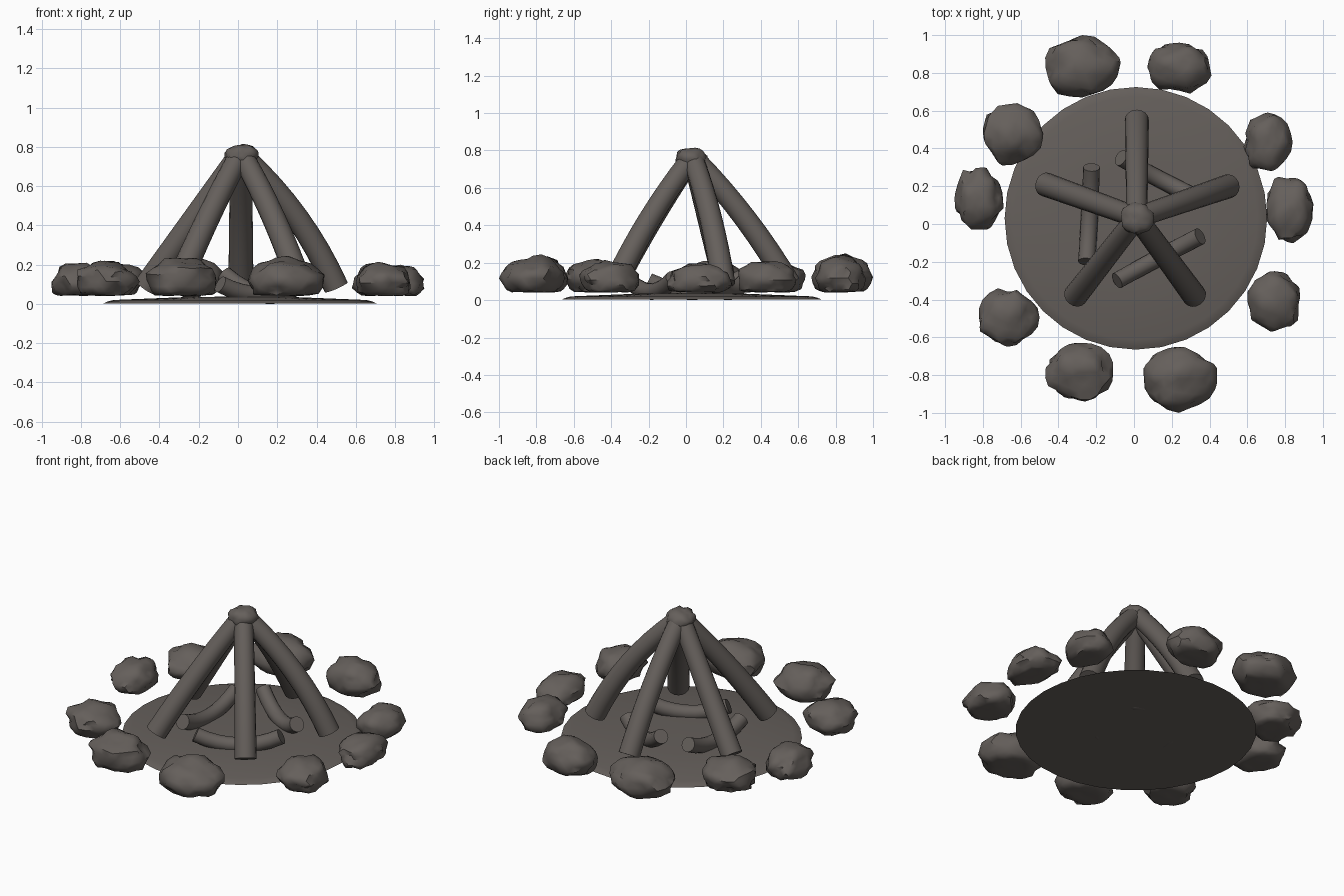
import bpy, bmesh, math
from mathutils import Vector, noise

cube = bpy.data.objects.get("Cube")
if cube:
    bpy.data.objects.remove(cube)

# One ash-brown colour for everything
ash = bpy.data.materials.new("ash brown")
ash.use_nodes = True
COLOUR = (0.13, 0.115, 0.105, 1)
ash.diffuse_color = COLOUR
ash.node_tree.nodes["Principled BSDF"].inputs["Base Color"].default_value = COLOUR


def finish(bm, name, angle):
    bmesh.ops.recalc_face_normals(bm, faces=bm.faces)
    mesh = bpy.data.meshes.new(name)
    bm.to_mesh(mesh)
    bm.free()
    mesh.materials.append(ash)
    obj = bpy.data.objects.new(name, mesh)
    bpy.context.collection.objects.link(obj)
    bpy.ops.object.select_all(action='DESELECT')
    obj.select_set(True)
    bpy.context.view_layer.objects.active = obj
    bpy.ops.object.shade_smooth_by_angle(angle=math.radians(angle))
    return obj


def loft(bm, rings):
    for a, b in zip(rings, rings[1:]):
        for i in range(len(a)):
            j = (i + 1) % len(a)
            bm.faces.new((a[i], a[j], b[j], b[i]))
    bm.faces.new(rings[0])
    bm.faces.new(rings[-1])


def log(name, start, middle, end, r0, r1, sides=16, steps=8):
    """Round log swept along a gentle bend that passes through middle."""
    p0, pm, p2 = Vector(start), Vector(middle), Vector(end)
    p1 = pm * 2 - (p0 + p2) / 2
    bm = bmesh.new()
    rings = []
    for s in range(steps + 1):
        t = s / steps
        centre = p0 * (1 - t) ** 2 + p1 * 2 * t * (1 - t) + p2 * t * t
        along = ((p1 - p0) * (1 - t) + (p2 - p1) * t).normalized()
        side = along.cross(Vector((0, 0, 1))).normalized()
        up = side.cross(along)
        r = r0 + (r1 - r0) * t
        rings.append([bm.verts.new(centre + r * (side * math.cos(a) + up * math.sin(a)))
                      for a in (math.tau * k / sides for k in range(sides))])
    loft(bm, rings)
    finish(bm, name, 40)


def rock(name, low, high, seed, floor=-0.65):
    """Lumpy stone with a flattened underside, fitted to a box."""
    bm = bmesh.new()
    bmesh.ops.create_icosphere(bm, subdivisions=3, radius=1)
    shift = Vector((seed * 7.3, seed * 3.1, seed * 5.7))
    for v in bm.verts:
        d = v.co.normalized()
        v.co = d * (1 + 0.2 * noise.noise(d * 1.6 + shift) + 0.13 * noise.noise(d * 4 + shift))
        v.co.z = max(v.co.z, floor + 0.08 * noise.noise(d * 2 + shift))
    for axis in range(3):
        lo = min(v.co[axis] for v in bm.verts)
        hi = max(v.co[axis] for v in bm.verts)
        for v in bm.verts:
            f = (v.co[axis] - lo) / (hi - lo)
            v.co[axis] = low[axis] + f * (high[axis] - low[axis])
    finish(bm, name, 45)


# Ash bed: shallow dome with a sloping rim
bm = bmesh.new()
rings = []
for r, z in ((0.695, 0.003), (0.675, 0.012), (0.645, 0.02), (0.3, 0.034), (0.03, 0.038)):
    rings.append([bm.verts.new((0.01 + r * math.cos(a), 0.03 + r * math.sin(a), z))
                  for a in (math.tau * k / 32 for k in range(32))])
loft(bm, rings)
finish(bm, "ash_bed", 60)

# Leaning poles: foot x, foot y, outward bow
apex = Vector((0.015, 0.035, 0.745))
for i, (x, y, bow) in enumerate(((0.015, 0.55, 0.02), (-0.47, 0.21, 0.0), (0.5, 0.2, 0.035),
                                 (-0.31, -0.38, 0.01), (0.32, -0.38, 0.02))):
    foot = Vector((x, y, 0.085))
    out = Vector((x - apex.x, y - apex.y, 0)).normalized()
    top = apex + out * 0.02
    log(f"pole_{i + 1}", foot, (foot + top) / 2 + (out + Vector((0, 0, 0.7))) * bow, top, 0.064, 0.056)

# Knob that ties the pole tops together
rock("top_knob", (-0.07, -0.055, 0.69), (0.105, 0.115, 0.815), 3, floor=-1)

# Small sagging logs lying inside
log("small_log_left", (-0.225, 0.3, 0.12), (-0.235, 0.05, 0.046), (-0.25, -0.2, 0.1), 0.044, 0.046)
log("small_log_front", (-0.09, -0.3, 0.1), (0.13, -0.18, 0.046), (0.35, -0.065, 0.115), 0.044, 0.046)
log("small_log_back", (-0.07, 0.35, 0.15), (0.13, 0.24, 0.046), (0.31, 0.15, 0.1), 0.044, 0.046)

# Ring of stones: x range, y range, top height
stones = ((-0.47, -0.07, 0.67, 1.0, 0.25), (0.07, 0.41, 0.69, 0.96, 0.24),
          (0.58, 0.84, 0.28, 0.59, 0.21), (0.7, 0.95, -0.1, 0.25, 0.2),
          (0.6, 0.88, -0.57, -0.25, 0.215), (0.05, 0.44, -1.0, -0.65, 0.245),
          (-0.47, -0.11, -0.94, -0.63, 0.235), (-0.82, -0.5, -0.65, -0.34, 0.22),
          (-0.95, -0.69, -0.03, 0.3, 0.21), (-0.8, -0.48, 0.31, 0.64, 0.22))
for i, (x0, x1, y0, y1, top) in enumerate(stones):
    rock(f"ring_stone_{i + 1}", (x0, y0, 0.04), (x1, y1, top), i + 5)
